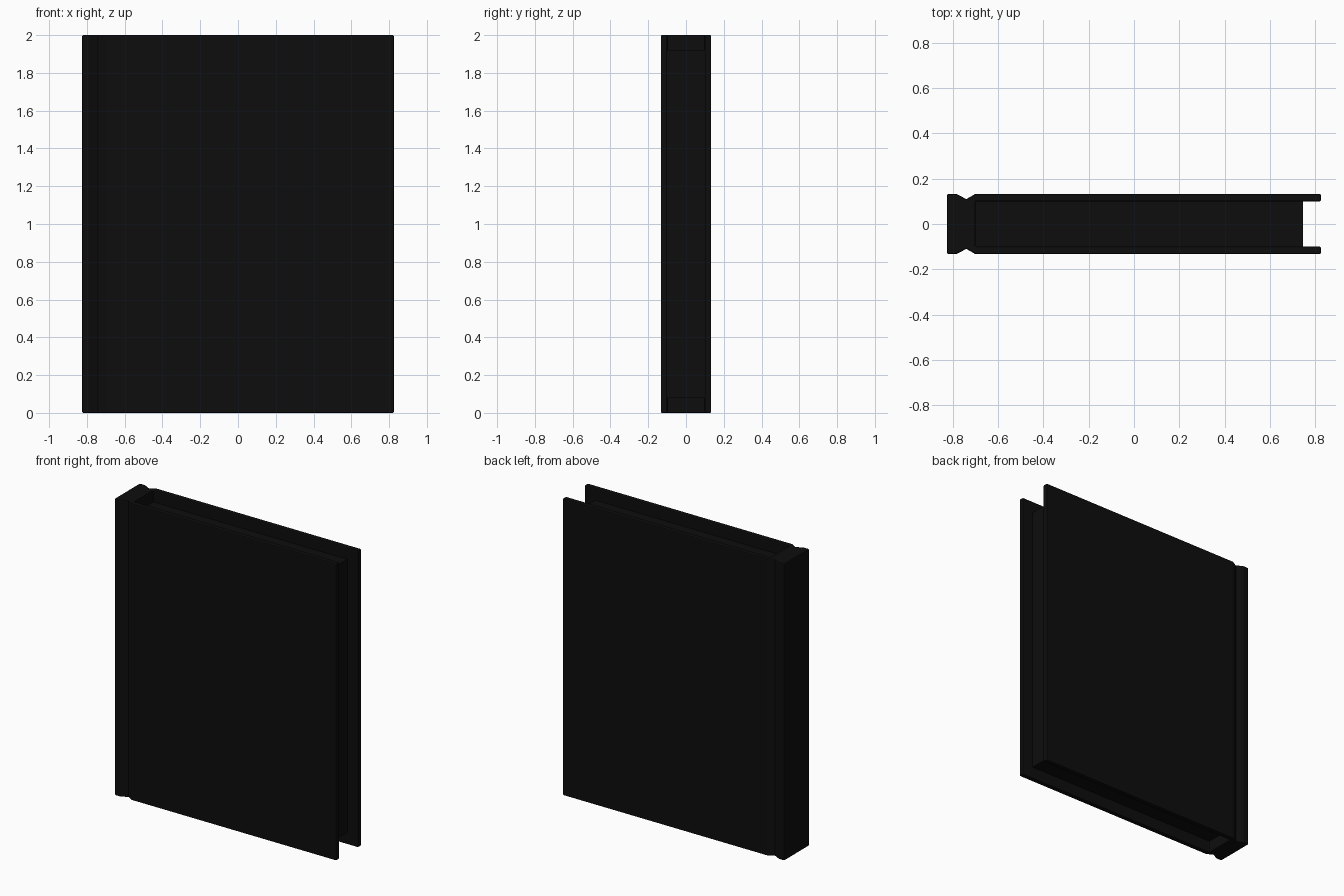
import bpy
import bmesh

cube = bpy.data.objects.get("Cube")
if cube:
    bpy.data.objects.remove(cube, do_unlink=True)

black = bpy.data.materials.new("near_black")
black.use_nodes = True
colour = (0.004, 0.004, 0.004, 1)
black.diffuse_color = colour
black.node_tree.nodes["Principled BSDF"].inputs["Base Color"].default_value = colour


def extrude_profile(name, profile, z0, z1, bevel=0):
    """Upright prism from an outline in the xy plane."""
    bm = bmesh.new()
    face = bm.faces.new([bm.verts.new((x, y, z0)) for x, y in profile])
    top = bmesh.ops.extrude_face_region(bm, geom=[face])
    verts = [g for g in top["geom"] if isinstance(g, bmesh.types.BMVert)]
    bmesh.ops.translate(bm, verts=verts, vec=(0, 0, z1 - z0))
    bmesh.ops.recalc_face_normals(bm, faces=bm.faces)
    mesh = bpy.data.meshes.new(name)
    bm.to_mesh(mesh)
    bm.free()
    mesh.materials.append(black)
    obj = bpy.data.objects.new(name, mesh)
    bpy.context.collection.objects.link(obj)
    if bevel:
        mod = obj.modifiers.new("soft_edges", "BEVEL")
        mod.width = bevel
        mod.segments = 2
        mod.limit_method = "ANGLE"
        mod.angle_limit = 1.2
    return obj


# Case: spine, hinge grooves and both cover boards in one outline
half = [(-0.825, -0.133), (-0.785, -0.133), (-0.74, -0.11), (-0.70, -0.133),
        (0.825, -0.133), (0.825, -0.10), (-0.70, -0.10)]
outline = half + [(x, -y) for x, y in reversed(half)]
extrude_profile("book_cover", outline, 0, 2, bevel=0.006)

# Page block, set back from the cover edges
pages = [(-0.71, -0.10), (0.745, -0.10), (0.745, 0.10), (-0.71, 0.10)]
extrude_profile("page_block", pages, 0.08, 1.92)
